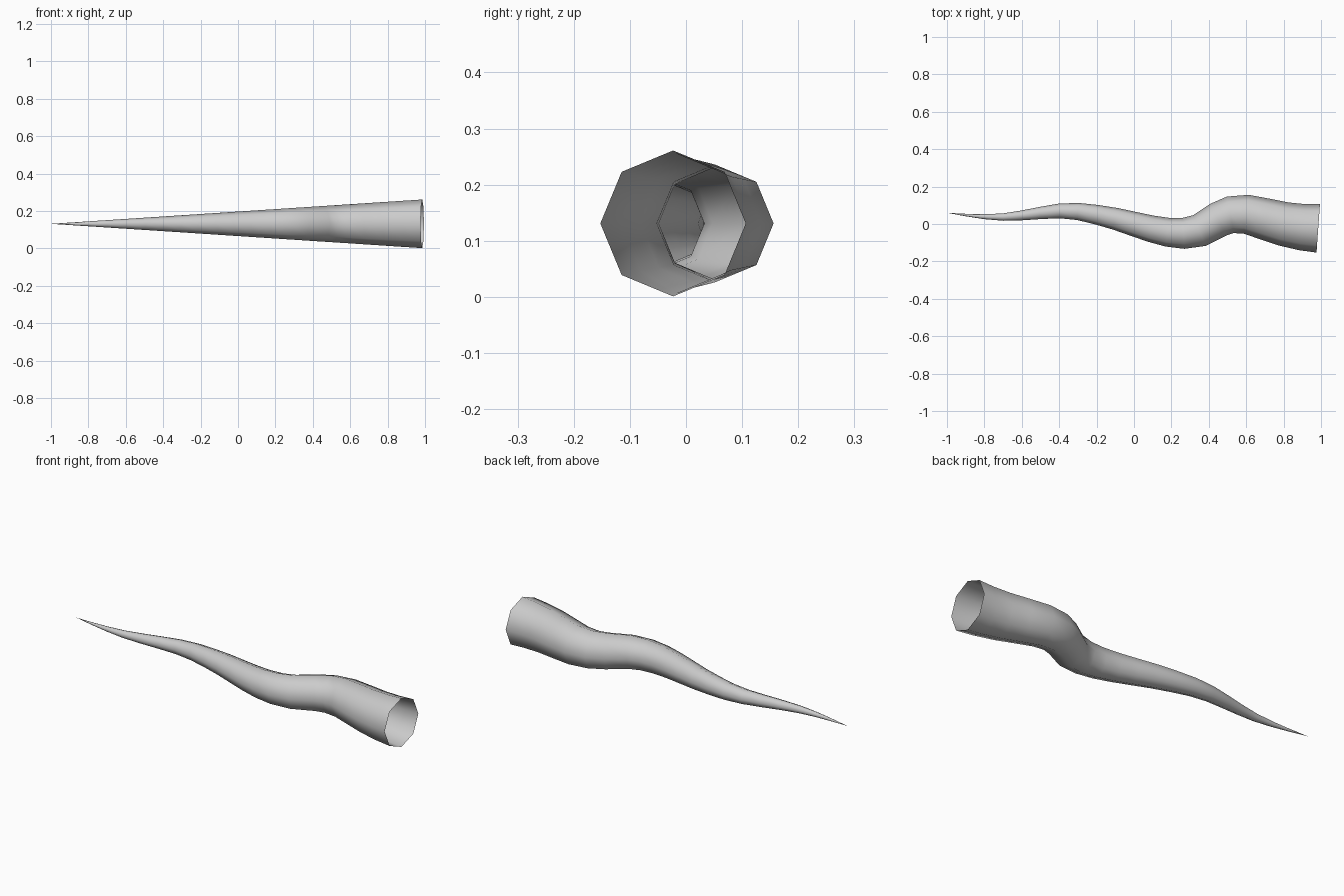
import bpy, bmesh, math
from mathutils import Vector

if "Cube" in bpy.data.objects:
    bpy.data.objects.remove(bpy.data.objects["Cube"])

# Centre line of the horn in plan (x, y), from tip to mouth
path = [(-1.0, .06), (-.9, .048), (-.8, .039), (-.7, .037), (-.6, .046), (-.5, .059),
        (-.4, .07), (-.3, .067), (-.2, .05), (-.1, .028), (0, 0), (.09, -.025),
        (.18, -.044), (.265, -.05), (.35, -.035), (.45, .023), (.515, .049),
        (.6, .052), (.7, .027), (.8, 0), (.9, -.017), (.985, -.023)]
SIDES, R, Z = 8, .13, .131
pts = [Vector((x, y, Z)) for x, y in path]

bm = bmesh.new()
tip = bm.verts.new(pts[0])
rings = []
for i in range(1, len(pts)):
    # octagon perpendicular to the path, radius growing towards the mouth
    t = (pts[min(i + 1, len(pts) - 1)] - pts[i - 1]).normalized()
    side = Vector((-t.y, t.x, 0))
    r = R * (pts[i].x + 1) / 1.985
    rings.append([bm.verts.new(pts[i] + side * r * math.cos(a) + Vector((0, 0, r * math.sin(a))))
                  for a in (2 * math.pi * k / SIDES for k in range(SIDES))])

# Skin: closed at the tip, open at the mouth
for k in range(SIDES):
    n = (k + 1) % SIDES
    bm.faces.new((tip, rings[0][k], rings[0][n]))
    for a, b in zip(rings, rings[1:]):
        bm.faces.new((a[k], b[k], b[n], a[n]))
bmesh.ops.recalc_face_normals(bm, faces=bm.faces)
for f in bm.faces:
    f.smooth = True

mesh = bpy.data.meshes.new("horn")
bm.to_mesh(mesh)
bm.free()
bpy.context.collection.objects.link(bpy.data.objects.new("horn", mesh))
